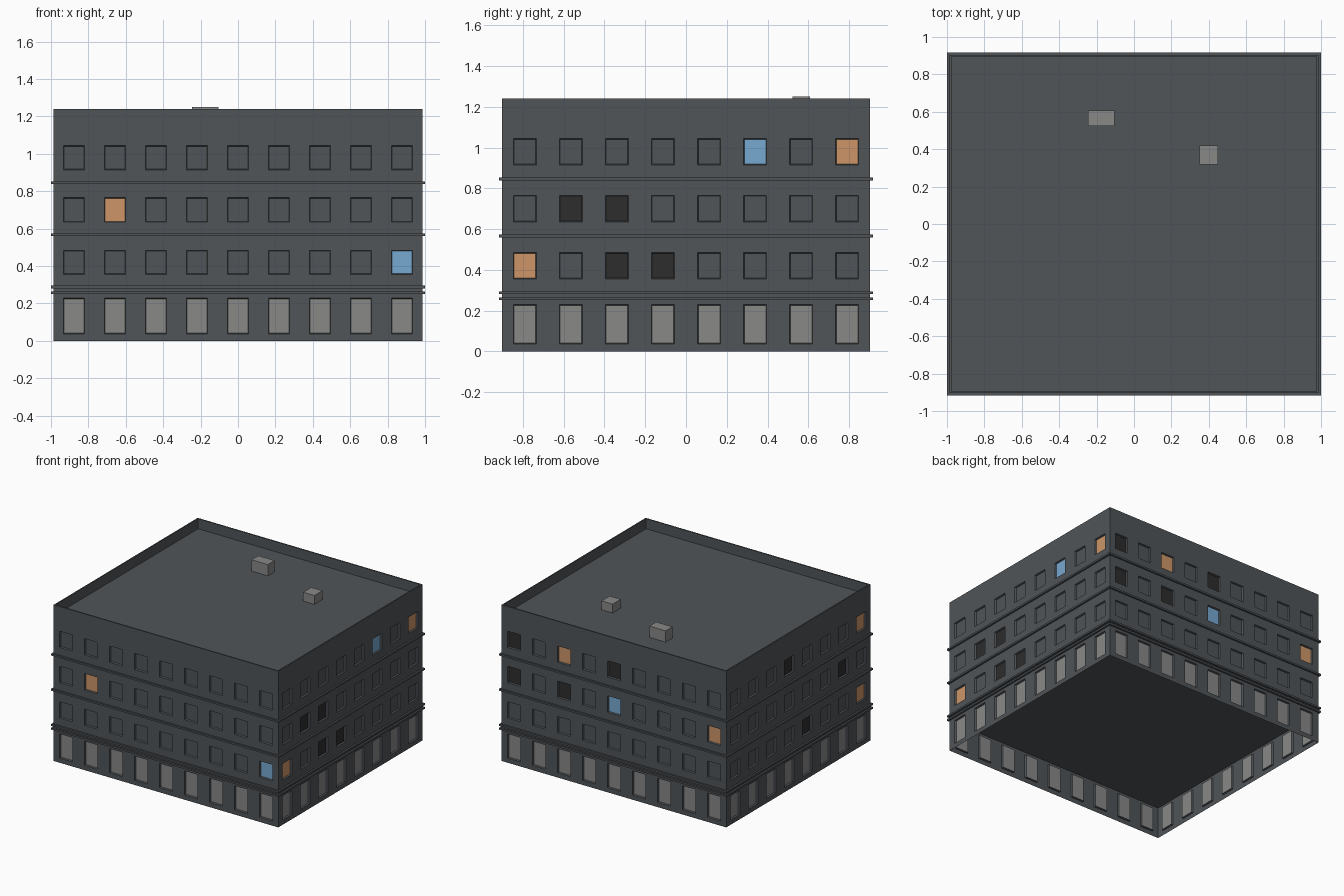
import bpy, bmesh, math
from mathutils import Matrix, Vector

cube = bpy.data.objects.get("Cube")
if cube:
    bpy.data.objects.remove(cube, do_unlink=True)

HALF_X, HALF_Y, TOP = 0.986, 0.903, 1.24


def material(name, r, g, b):
    m = bpy.data.materials.new(name)
    m.use_nodes = True
    m.diffuse_color = (r, g, b, 1)
    m.node_tree.nodes["Principled BSDF"].inputs["Base Color"].default_value = (r, g, b, 1)
    return m


WALL, GLASS, ORANGE, BLUE, DARK = range(5)
mats = [
    material("slate wall", 0.080, 0.089, 0.098),
    material("light grey", 0.246, 0.246, 0.243),
    material("warm orange", 0.61, 0.305, 0.138),
    material("sky blue", 0.184, 0.392, 0.637),
    material("charcoal", 0.026, 0.026, 0.026),
]


def finish(bm, name, materials):
    mesh = bpy.data.meshes.new(name)
    bm.to_mesh(mesh)
    bm.free()
    for m in materials:
        mesh.materials.append(m)
    obj = bpy.data.objects.new(name, mesh)
    bpy.context.collection.objects.link(obj)
    return obj


def box(name, low, high, mat):
    low, high = Vector(low), Vector(high)
    bm = bmesh.new()
    bmesh.ops.create_cube(bm, size=1, matrix=Matrix.Translation((low + high) / 2)
                          @ Matrix.Diagonal((high - low).to_4d()))
    return finish(bm, name, [mat])


# Window rows: the ground floor, then three upper floors
ROWS = [(0.037, 0.229), (0.355, 0.484), (0.635, 0.766), (0.915, 1.044)]
WINDOW_HALF = 0.057


def facade(name, half, dist, cols, turn, painted):
    """Wall sheet with recessed windows; painted maps (row, column) to a colour."""
    cell = 2 * half / cols
    xs, zs = [-half], [0]
    for c in range(cols):
        mid = -half + cell * (c + 0.5)
        xs += [mid - WINDOW_HALF, mid + WINDOW_HALF]
    for row in ROWS:
        zs += row
    xs.append(half)
    zs.append(TOP)
    bm = bmesh.new()
    grid = [[bm.verts.new((x, -dist, z)) for x in xs] for z in zs]
    windows = {}
    for j in range(len(zs) - 1):
        for i in range(len(xs) - 1):
            f = bm.faces.new((grid[j][i], grid[j][i + 1], grid[j + 1][i + 1], grid[j + 1][i]))
            if i % 2 and j % 2:
                windows[j // 2, i // 2] = f
    bm.normal_update()
    bmesh.ops.inset_individual(bm, faces=list(windows.values()), thickness=0.006, depth=-0.012)
    for (row, col), f in windows.items():
        f.material_index = painted.get((row, col), WALL if row else GLASS)
    bm.transform(Matrix.Rotation(math.radians(turn), 4, "Z"))
    finish(bm, name, mats)


facade("front_wall", HALF_X, HALF_Y, 9, 0, {(2, 1): ORANGE, (1, 8): BLUE})
facade("left_wall", HALF_Y, HALF_X, 8, 90, {
    (3, 5): BLUE, (3, 7): ORANGE, (2, 1): DARK, (2, 2): DARK,
    (1, 0): ORANGE, (1, 2): DARK, (1, 3): DARK})
facade("back_wall", HALF_X, HALF_Y, 9, 180, {
    (3, 0): DARK, (3, 2): ORANGE, (3, 4): DARK,
    (2, 0): DARK, (2, 2): DARK, (2, 4): BLUE, (2, 8): ORANGE})
facade("right_wall", HALF_Y, HALF_X, 8, 270, {
    (3, 3): DARK, (3, 7): ORANGE, (2, 6): DARK, (1, 4): DARK, (1, 7): ORANGE})

# Floor slabs that stick out as thin bands; the lowest closes the open ground floor
for n, z in enumerate((0.258, 0.288, 0.567, 0.846)):
    box(f"floor_band_{n + 1}", (-1, -0.917, z - 0.007), (1, 0.917, z + 0.007), mats[WALL])

# Roof sunk behind a thin parapet
bm = bmesh.new()
roof = bm.faces.new([bm.verts.new((x * HALF_X, y * HALF_Y, TOP))
                     for x, y in ((-1, -1), (1, -1), (1, 1), (-1, 1))])
bm.normal_update()
bmesh.ops.inset_individual(bm, faces=[roof], thickness=0.015)
sunk = bmesh.ops.extrude_discrete_faces(bm, faces=[roof])["faces"]
bmesh.ops.translate(bm, verts=sunk[0].verts[:], vec=(0, 0, -0.08))
finish(bm, "roof_and_parapet", [mats[WALL]])

# Rooftop units
box("roof_unit_wide", (-0.247, 0.523, 1.16), (-0.104, 0.608, 1.25), mats[GLASS])
box("roof_unit_small", (0.35, 0.318, 1.16), (0.448, 0.42, 1.23), mats[GLASS])
